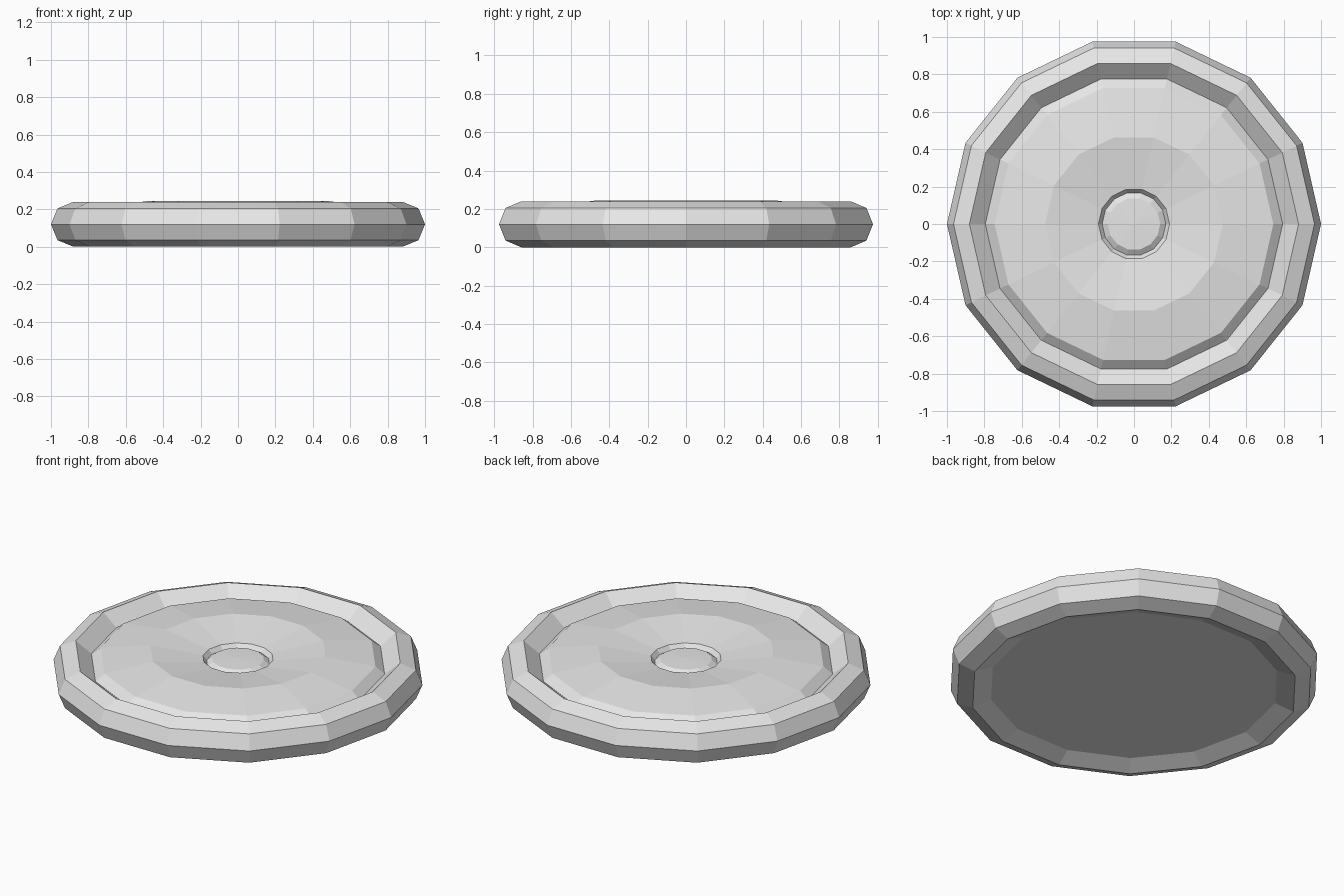
import bpy, bmesh
from math import cos, sin, tau

if "Cube" in bpy.data.objects:
    bpy.data.objects.remove(bpy.data.objects["Cube"])

SIDES = 14

grey = bpy.data.materials.new("light_grey")
grey.use_nodes = True
grey.diffuse_color = (0.8, 0.8, 0.8, 1)
grey.node_tree.nodes["Principled BSDF"].inputs["Base Color"].default_value = (0.8, 0.8, 0.8, 1)


def lathe(name, profile):
    """Turn an (r, z) profile, listed from bottom outside to top inside, about z."""
    bm = bmesh.new()
    rings = []
    for r, z in profile:
        if r == 0:
            rings.append([bm.verts.new((0, 0, z))] * SIDES)
        else:
            rings.append([bm.verts.new((r * cos(tau * i / SIDES), r * sin(tau * i / SIDES), z))
                          for i in range(SIDES)])
    for low, high in zip(rings, rings[1:]):
        for i in range(SIDES):
            j = (i + 1) % SIDES
            corners = list(dict.fromkeys((low[i], low[j], high[j], high[i])))
            bm.faces.new(corners)
    mesh = bpy.data.meshes.new(name)
    bm.to_mesh(mesh)
    bm.free()
    mesh.materials.append(grey)
    obj = bpy.data.objects.new(name, mesh)
    bpy.context.collection.objects.link(obj)
    return obj


# Recessed flat underside
lathe("base", [(0, 0.04), (0.78, 0.04)])

# Bevelled outer ring
lathe("rim", [(0.78, 0.04), (0.88, 0), (0.965, 0.035), (1, 0.12),
              (0.965, 0.205), (0.88, 0.24), (0.795, 0.17)])

# Raised plate with a crest halfway in and a groove around the hub
lathe("dish", [(0.795, 0.17), (0.745, 0.21), (0.475, 0.245), (0.19, 0.205), (0.17, 0.18)])

# Low central button
lathe("hub", [(0.17, 0.18), (0.14, 0.2), (0, 0.205)])

# The underside faces down
base = bpy.data.objects["base"].data
base.flip_normals()
for obj in ("base", "rim", "dish", "hub"):
    mesh = bpy.data.objects[obj].data
    bm = bmesh.new()
    bm.from_mesh(mesh)
    wants_up = obj != "base"
    if obj != "rim":
        flipped = [f for f in bm.faces if (f.normal.z > 0) != wants_up]
        bmesh.ops.reverse_faces(bm, faces=flipped)
    bm.to_mesh(mesh)
    bm.free()
